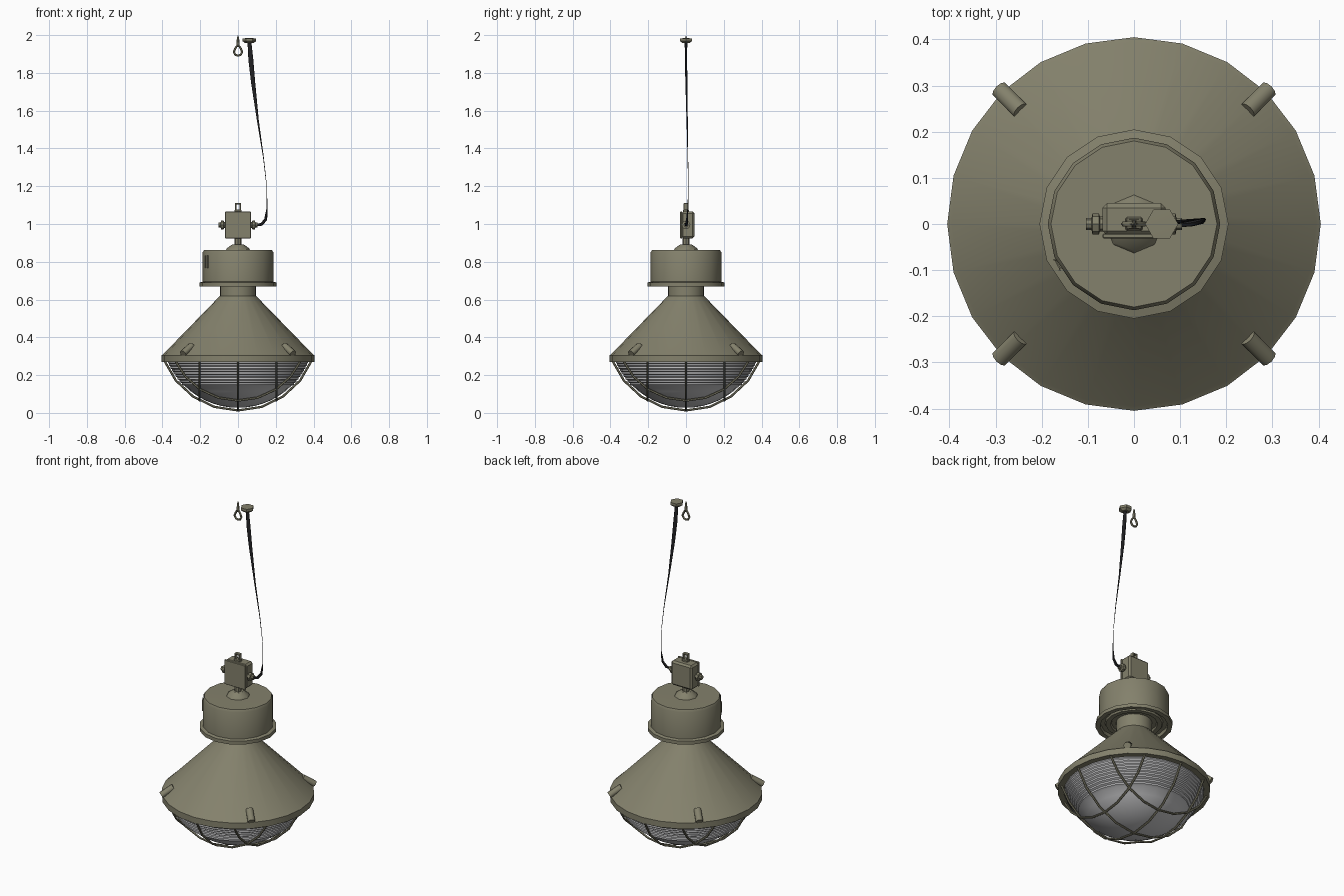
import bpy, bmesh, math
from mathutils import Vector, Matrix

if "Cube" in bpy.data.objects:
    bpy.data.objects.remove(bpy.data.objects["Cube"])


def material(name, rgb):
    m = bpy.data.materials.new(name)
    m.diffuse_color = (*rgb, 1)
    m.use_nodes = True
    m.node_tree.nodes["Principled BSDF"].inputs["Base Color"].default_value = m.diffuse_color
    return m


OLIVE = material("olive paint", (0.23, 0.22, 0.15))
GLASS = material("grey glass", (0.56, 0.56, 0.57))
BLACK = material("black rubber", (0.015, 0.015, 0.017))


def finish(name, bm, mat, smooth=30):
    bmesh.ops.recalc_face_normals(bm, faces=bm.faces)
    me = bpy.data.meshes.new(name)
    bm.to_mesh(me)
    bm.free()
    me.materials.append(mat)
    ob = bpy.data.objects.new(name, me)
    bpy.context.collection.objects.link(ob)
    bpy.ops.object.select_all(action='DESELECT')
    ob.select_set(True)
    bpy.context.view_layer.objects.active = ob
    if smooth:
        bpy.ops.object.shade_smooth_by_angle(angle=math.radians(smooth))
    return ob


def lathe(name, profile, sides, mat, matrix=None, smooth=30):
    """Spin (radius, z) points round z; radius 0 closes an end."""
    bm = bmesh.new()
    rings = []
    for r, z in profile:
        if r == 0:
            rings.append([bm.verts.new((0, 0, z))] * sides)
        else:
            rings.append([bm.verts.new((r * math.cos(a), r * math.sin(a), z))
                          for a in (2 * math.pi * i / sides for i in range(sides))])
    for low, high in zip(rings, rings[1:]):
        for i in range(sides):
            j = (i + 1) % sides
            quad = list(dict.fromkeys((low[i], low[j], high[j], high[i])))
            if len(quad) > 2:
                bm.faces.new(quad)
    if matrix:
        bm.transform(matrix)
    return finish(name, bm, mat, smooth)


def tube(name, points, widths, depths, mat, sides=6, closed=False, side=(0, 1, 0)):
    """Sweep an elliptical section along points."""
    bm = bmesh.new()
    pts = [Vector(p) for p in points]
    n = len(pts)
    rings = []
    for k, p in enumerate(pts):
        a = pts[(k - 1) % n] if closed else pts[max(k - 1, 0)]
        b = pts[(k + 1) % n] if closed else pts[min(k + 1, n - 1)]
        t = (b - a).normalized()
        v = Vector(side)
        u = t.cross(v).normalized()
        rings.append([bm.verts.new(p + u * widths[k] * math.cos(q) + v * depths[k] * math.sin(q))
                      for q in (2 * math.pi * i / sides for i in range(sides))])
    pairs = list(zip(rings, rings[1:])) + ([(rings[-1], rings[0])] if closed else [])
    for low, high in pairs:
        for i in range(sides):
            j = (i + 1) % sides
            bm.faces.new((low[i], low[j], high[j], high[i]))
    if not closed:
        bm.faces.new(rings[0])
        bm.faces.new(rings[-1])
    return finish(name, bm, mat, 50)


def box(name, center, size, mat, bevel=0, turn=0):
    bm = bmesh.new()
    bmesh.ops.create_cube(bm, size=1)
    bm.transform(Matrix.Translation(center) @ Matrix.Rotation(turn, 4, 'Z')
                 @ Matrix.Diagonal((*size, 1)))
    if bevel:
        bmesh.ops.bevel(bm, geom=bm.edges[:], offset=bevel, segments=1, affect='EDGES')
    return finish(name, bm, mat, 0)


# Conical reflector with rolled rim and neck
lathe("reflector", [(0.36, 0.30), (0.372, 0.27), (0.405, 0.27), (0.405, 0.305), (0.395, 0.312),
                    (0.095, 0.62), (0.095, 0.69)], 24, OLIVE)

# Ballast can: stepped underside, flange, wall and lid
lathe("ballast_flange", [(0.09, 0.69), (0.12, 0.69), (0.125, 0.68), (0.15, 0.68), (0.155, 0.69),
                         (0.178, 0.69), (0.18, 0.67), (0.205, 0.67), (0.205, 0.69),
                         (0.185, 0.695)], 16, OLIVE)
lathe("ballast_can", [(0.187, 0.69), (0.187, 0.85), (0.18, 0.863), (0, 0.864)], 16, OLIVE)
latch = math.radians(208)
box("can_latch", (0.184 * math.cos(latch), 0.184 * math.sin(latch), 0.80),
    (0.01, 0.024, 0.06), OLIVE, 0.003, latch)

# Mounting boss and stem under the terminal box
lathe("mounting_boss", [(0.064, 0.862), (0.058, 0.872), (0.03, 0.892), (0, 0.892)], 8, OLIVE)
lathe("stem", [(0.018, 0.885), (0.018, 0.93)], 8, OLIVE)

# Terminal box with cover and cable glands
box("terminal_box", (0, 0.01, 0.995), (0.136, 0.07, 0.142), OLIVE, 0.01)
box("box_cover", (0, -0.026, 0.995), (0.136, 0.01, 0.142), OLIVE, 0.002)
for s in (-1, 1):
    m = Matrix.Translation((s * 0.064, 0, 0.995)) @ Matrix.Rotation(s * math.pi / 2, 4, 'Y')
    lathe("side_gland", [(0.016, 0), (0.016, 0.01), (0.023, 0.012), (0.023, 0.026),
                         (0.013, 0.028), (0.013, 0.04), (0, 0.04)], 8, OLIVE, m)
box("hanger_base", (0, 0, 1.07), (0.036, 0.03, 0.014), OLIVE, 0.003)
for s in (-1, 1):
    box("hanger_lug", (s * 0.013, 0, 1.092), (0.008, 0.024, 0.036), OLIVE, 0.002)
box("hanger_bridge", (0, 0, 1.107), (0.034, 0.022, 0.008), OLIVE, 0.002)

# Rounded rim clips on the diagonals, lying down the cone
for k in range(4):
    a = math.radians(45 + 90 * k)
    c, s = math.cos(a), math.sin(a)
    tube("rim_clip", [(r * c, r * s, z) for r, z in ((0.347, 0.356), (0.412, 0.314))],
         [0.018] * 2, [0.02] * 2, OLIVE, 10, side=(-s, c, 0))

# Glass bowl: spherical cap with ribbed upper wall
GR, CZ = 0.402, 0.429
def bowl_radius(z):
    return math.sqrt(GR ** 2 - (CZ - z) ** 2)


glass = [(0.368, 0.30)]
for i in range(9):
    z = 0.274 - i * 0.0145
    glass += [(bowl_radius(z), z), (bowl_radius(z), z - 0.009)]
start = math.asin((CZ - 0.1435) / GR)
for i in range(8):
    a = start + i * (math.pi / 2 - start) / 7
    glass.append((GR * math.cos(a) if i < 7 else 0, CZ - GR * math.sin(a)))
lathe("glass_bowl", glass, 24, GLASS, None, 25)

# Wire guard: three bars each way, following a spherical cap
WR = 0.421
for axis in range(2):
    for c in (-0.203, 0, 0.203):
        ring = math.sqrt(WR ** 2 - c ** 2)
        half = math.acos((CZ - 0.275) / ring)
        pts = []
        for i in range(9):
            a = half * (i / 4 - 1)
            h, z = ring * math.sin(a), CZ + 0.005 - ring * math.cos(a)
            pts.append((h, c, z) if axis == 0 else (c, h, z))
        tube("guard_wire", pts, [0.006] * 9, [0.006] * 9, OLIVE, 6,
             side=(0, 1, 0) if axis == 0 else (1, 0, 0))

# Slack supply cable, wide at the cap and thinning to a strand
cable = [(0.10, 0, 0.995), (0.125, 0.002, 0.998), (0.147, 0.006, 1.025), (0.154, 0.01, 1.09),
         (0.152, 0.012, 1.2), (0.135, 0.01, 1.35), (0.105, 0.006, 1.55), (0.08, 0.002, 1.75),
         (0.068, 0, 1.87), (0.06, 0, 1.97)]
tube("supply_cable", cable,
     [0.007, 0.008, 0.008, 0.002, 0.0012, 0.002, 0.005, 0.011, 0.013, 0.010],
     [0.008, 0.008, 0.006, 0.002, 0.0012, 0.002, 0.004, 0.006, 0.007, 0.008], BLACK)

# Ceiling cap and hanging hook
lathe("ceiling_cap", [(0, 1.957), (0.022, 1.957), (0.036, 1.968), (0.036, 1.983), (0, 1.984)], 6,
      OLIVE, Matrix.Translation((0.06, 0, 0)))
loop = [(0.0, 1.952), (-0.014, 1.93), (-0.022, 1.911), (-0.014, 1.896), (0, 1.891),
        (0.014, 1.896), (0.022, 1.911), (0.014, 1.93)]
tube("hook_loop", [(x, 0, z) for x, z in loop], [0.006] * 8, [0.006] * 8, OLIVE, 6, True)
lathe("hook_shank", [(0, 1.935), (0.009, 1.948), (0.006, 1.985), (0, 2.0)], 6, OLIVE)
